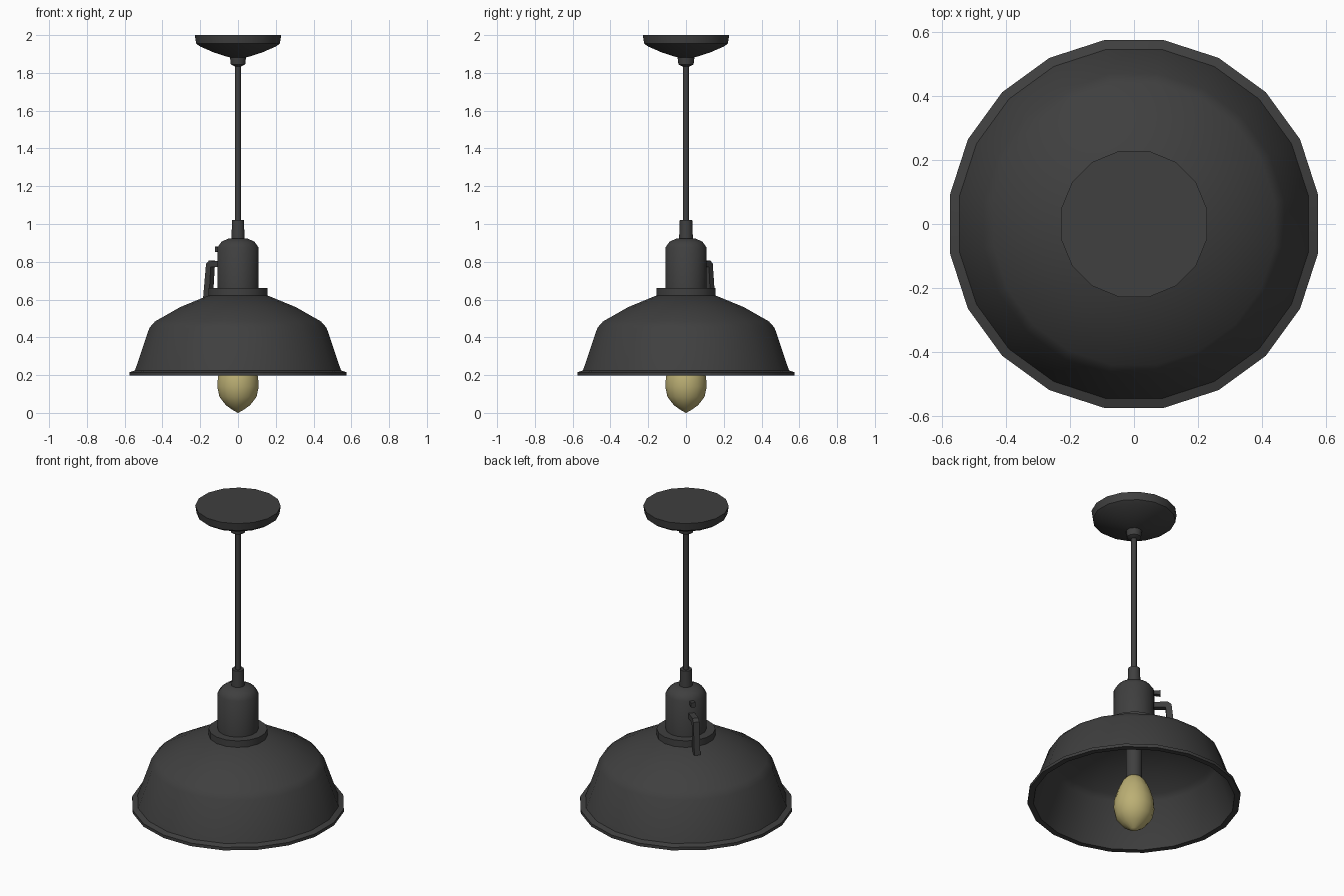
import bpy, bmesh, math
from mathutils import Matrix

if "Cube" in bpy.data.objects:
    bpy.data.objects.remove(bpy.data.objects["Cube"])


def material(name, rgb):
    m = bpy.data.materials.new(name)
    m.diffuse_color = (*rgb, 1)
    m.use_nodes = True
    m.node_tree.nodes["Principled BSDF"].inputs["Base Color"].default_value = m.diffuse_color
    return m


DARK = material("charcoal metal", (0.050, 0.050, 0.050))
GLOW = material("amber glass", (0.50, 0.43, 0.175))


def finish(name, bm, mat, angle):
    bmesh.ops.recalc_face_normals(bm, faces=bm.faces)
    me = bpy.data.meshes.new(name)
    bm.to_mesh(me)
    bm.free()
    me.materials.append(mat)
    ob = bpy.data.objects.new(name, me)
    bpy.context.collection.objects.link(ob)
    bpy.ops.object.select_all(action='DESELECT')
    ob.select_set(True)
    bpy.context.view_layer.objects.active = ob
    bpy.ops.object.shade_smooth_by_angle(angle=math.radians(angle))
    return ob


def lathe(name, profile, sides, mat=DARK, angle=40, closed=False):
    """Spin (radius, z) points around z; r = 0 ends become poles."""
    bm = bmesh.new()
    rings = []
    for r, z in profile:
        n = 1 if r == 0 else sides
        rings.append([bm.verts.new((r * math.cos(math.tau * (i + .5) / sides),
                                    r * math.sin(math.tau * (i + .5) / sides), z))
                      for i in range(n)])
    pairs = list(zip(rings, rings[1:]))
    if closed:
        pairs.append((rings[-1], rings[0]))
    for a, b in pairs:
        for i in range(sides):
            j = (i + 1) % sides
            if len(a) == 1:
                bm.faces.new((a[0], b[i], b[j]))
            elif len(b) == 1:
                bm.faces.new((a[i], a[j], b[0]))
            else:
                bm.faces.new((a[i], a[j], b[j], b[i]))
    return finish(name, bm, mat, angle)


def radial_plate(name, outline, width, heading):
    """Extrude an (r, z) outline sideways and turn it to a heading."""
    bm = bmesh.new()
    face = bm.faces.new([bm.verts.new((r, -width / 2, z)) for r, z in outline])
    ext = bmesh.ops.extrude_face_region(bm, geom=[face])
    new = [v for v in ext['geom'] if isinstance(v, bmesh.types.BMVert)]
    bmesh.ops.translate(bm, verts=new, vec=(0, width, 0))
    bmesh.ops.transform(bm, verts=bm.verts,
                        matrix=Matrix.Rotation(math.radians(heading), 4, 'Z'))
    return finish(name, bm, DARK, 30)


# ceiling canopy and its nut
lathe("ceiling_canopy", [(0, 2.0), (0.233, 2.0), (0.226, 1.955), (0.205, 1.94),
                         (0.13, 1.908), (0.05, 1.883), (0, 1.88)], 16)
lathe("canopy_nut", [(0, 1.89), (0.045, 1.885), (0.04, 1.845), (0.02, 1.835), (0, 1.835)], 10)

# hanging rod
lathe("hanging_rod", [(0, 1.86), (0.016, 1.86), (0.016, 0.98), (0, 0.98)], 8, angle=50)

# socket housing with its neck and collar
lathe("neck", [(0, 1.02), (0.033, 1.02), (0.037, 0.91), (0, 0.91)], 10)
lathe("socket_housing", [(0, 0.925), (0.055, 0.922), (0.09, 0.905), (0.111, 0.875),
                         (0.111, 0.64), (0, 0.64)], 16)
lathe("collar", [(0, 0.66), (0.16, 0.66), (0.16, 0.61), (0, 0.61)], 16)

# shade: outer wall, rolled lip, inner wall
lathe("shade", [(0, 0.625), (0.155, 0.623), (0.31, 0.56), (0.445, 0.484), (0.475, 0.45),
                (0.552, 0.225), (0.582, 0.215), (0.582, 0.197), (0.55, 0.197),
                (0.463, 0.445), (0.435, 0.473), (0.30, 0.548), (0.15, 0.61), (0, 0.612)], 20)

# side bracket and thumb screw
radial_plate("side_bracket", [(0.10, 0.803), (0.185, 0.806), (0.204, 0.79), (0.225, 0.60),
                              (0.185, 0.60), (0.172, 0.772), (0.10, 0.772)], 0.034, 141)
radial_plate("thumb_screw", [(0.10, 0.875), (0.145, 0.88), (0.145, 0.852), (0.10, 0.858)],
             0.025, 141)

# bulb and holder
lathe("bulb", [(0, 0.0), (0.02, 0.01), (0.065, 0.04), (0.10, 0.085), (0.112, 0.14),
               (0.108, 0.19), (0.09, 0.25), (0.065, 0.305), (0.04, 0.335), (0, 0.34)],
      16, GLOW, 60)
lathe("bulb_holder", [(0, 0.62), (0.045, 0.62), (0.045, 0.325), (0, 0.325)], 12)
